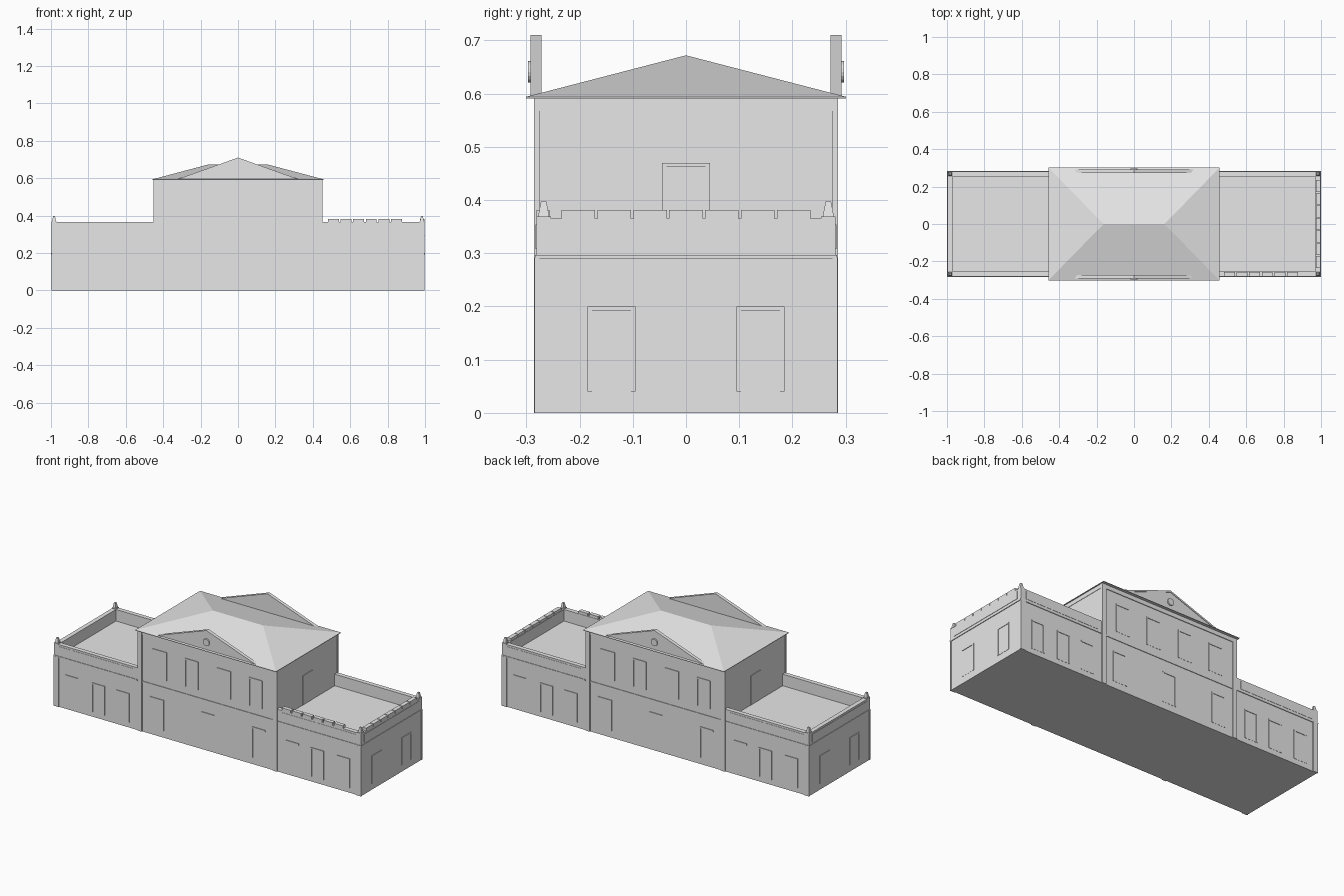
import bpy, math

if "Cube" in bpy.data.objects:
    bpy.data.objects.remove(bpy.data.objects["Cube"])

stone = bpy.data.materials.new("pale_grey_stone")
stone.diffuse_color = (0.8, 0.8, 0.8, 1)
stone.use_nodes = True
stone.node_tree.nodes["Principled BSDF"].inputs["Base Color"].default_value = stone.diffuse_color


def mesh(name, verts, faces):
    me = bpy.data.meshes.new(name)
    me.from_pydata(verts, [], faces)
    me.materials.append(stone)
    ob = bpy.data.objects.new(name, me)
    bpy.context.collection.objects.link(ob)
    return ob


def box(name, x0, x1, y0, y1, z0, z1, taper=1.0):
    """Box between limits; taper scales the top about its centre."""
    cx, cy = (x0 + x1) / 2, (y0 + y1) / 2
    v = [(x, y, z0) for x, y in ((x0, y0), (x1, y0), (x1, y1), (x0, y1))]
    v += [(cx + (x - cx) * taper, cy + (y - cy) * taper, z1) for x, y, _ in v]
    f = [(3, 2, 1, 0), (4, 5, 6, 7)]
    f += [(i, (i + 1) % 4, (i + 1) % 4 + 4, i + 4) for i in range(4)]
    return mesh(name, v, f)


def mbox(name, sx, sy, x0, x1, y0, y1, z0, z1, taper=1.0):
    """Box mirrored by signs on x and y."""
    x0, x1 = sorted((x0 * sx, x1 * sx))
    y0, y1 = sorted((y0 * sy, y1 * sy))
    return box(name, x0, x1, y0, y1, z0, z1, taper)


def opening(name, axis, s, wall, c, w, z0, z1):
    """Shallow framed window or door standing on a wall."""
    fw = 0.008
    parts = [("pane", c - w / 2 + fw, c + w / 2 - fw, z0, z1 - fw, 0.001),
             ("jamb", c - w / 2, c - w / 2 + fw, z0, z1 - fw, 0.003),
             ("jamb", c + w / 2 - fw, c + w / 2, z0, z1 - fw, 0.003),
             ("lintel", c - w / 2, c + w / 2, z1 - fw, z1, 0.004)]
    for part, a, b, lo, hi, d in parts:
        if axis == 'y':
            mbox(name + "_" + part, 1, s, a, b, wall - 0.002, wall + d, lo, hi)
        else:
            mbox(name + "_" + part, s, 1, wall - 0.002, wall + d, a, b, lo, hi)


def prism(name, outline, y0, y1):
    """Extrude an x-z outline along y."""
    n = len(outline)
    v = [(x, y, z) for y in (y0, y1) for x, z in outline]
    f = [tuple(range(n)), tuple(range(2 * n - 1, n - 1, -1))]
    f += [(i, i + n, (i + 1) % n + n, (i + 1) % n) for i in range(n)]
    return mesh(name, v, f)


# Central block with cornice
box("central_block", -0.449, 0.449, -0.28, 0.28, 0, 0.592)
box("central_cornice", -0.451, 0.451, -0.284, 0.284, 0.567, 0.592)

# Hipped roof on thin eaves
E, D, R = 0.457, 0.301, 0.163
box("roof_eaves", -E, E, -D, D, 0.591, 0.594)
mesh("hipped_roof",
     [(-E, -D, 0.594), (E, -D, 0.594), (E, D, 0.594), (-E, D, 0.594),
      (-R, 0, 0.672), (R, 0, 0.672)],
     [(0, 1, 5, 4), (1, 2, 5), (2, 3, 4, 5), (3, 0, 4)])

for sy in (-1, 1):
    # Pediment gable with raking border and round emblem
    prism("pediment", [(-0.325, 0.594), (0.325, 0.594), (0, 0.710)], sy * 0.272, sy * 0.290)
    for sx in (-1, 1):
        prism("pediment_raking_border",
              [(sx * 0.325, 0.594), (0, 0.710), (0, 0.700), (sx * 0.297, 0.594)],
              sy * 0.289, sy * 0.2925)
    disc = [(0.02 * math.cos(i * math.pi / 8), 0.641 + 0.02 * math.sin(i * math.pi / 8))
            for i in range(16)]
    prism("pediment_emblem", disc, sy * 0.289, sy * 0.297)

    # Central facade: string course, windows and doors
    mbox("string_course", 1, sy, -0.425, 0.425, 0.278, 0.2835, 0.288, 0.297)
    for x in (-0.31, -0.105, 0.105, 0.31):
        opening("upper_window", 'y', sy, 0.28, x, 0.09, 0.34, 0.505)
    for x in (-0.33, 0, 0.33):
        opening("main_door", 'y', sy, 0.28, x, 0.09, 0.04, 0.22)

for sx in (-1, 1):
    # Wing body
    mbox("wing_body", sx, 1, 0.44, 0.995, -0.28, 0.28, 0, 0.297)

    # End parapet, its panel and cornice line
    mbox("end_parapet", sx, 1, 0.97, 0.996, -0.281, 0.281, 0.29, 0.365)
    mbox("end_parapet_panel", sx, 1, 0.99, 0.998, -0.255, 0.255, 0.308, 0.354)
    mbox("end_cornice", sx, 1, 0.99, 0.999, -0.284, 0.284, 0.290, 0.297)

    # End wall windows and the door onto the wing terrace
    for y in (-0.14, 0.14):
        opening("end_window", 'x', sx, 0.995, y, 0.09, 0.04, 0.2)
    opening("terrace_door", 'x', sx, 0.449, 0, 0.09, 0.297, 0.47)

    for sy in (-1, 1):
        # Long parapets
        mbox("side_parapet", sx, sy, 0.445, 0.971, 0.255, 0.281, 0.29, 0.365)
        mbox("side_parapet_panel", sx, sy, 0.48, 0.96, 0.275, 0.2825, 0.308, 0.354)
        mbox("side_cornice", sx, sy, 0.455, 0.991, 0.275, 0.284, 0.290, 0.297)
        # Corner pilasters
        mbox("central_pilaster", sx, sy, 0.425, 0.4525, 0.275, 0.2855, 0, 0.591)
        mbox("wing_pilaster", sx, sy, 0.965, 0.9975, 0.275, 0.2845, 0, 0.292)
        # Corner obelisks
        mbox("obelisk_base", sx, sy, 0.970, 0.997, 0.254, 0.281, 0.364, 0.369)
        mbox("obelisk", sx, sy, 0.973, 0.994, 0.257, 0.278, 0.369, 0.397, 0.5)
        # Wing windows
        for x in (0.55, 0.71, 0.88):
            opening("wing_window", 'y', sy, 0.28, sx * x, 0.085, 0.03, 0.2)

# Coping blocks on the right wing
for i in range(7):
    y = (i - 3) * 0.0675
    box("end_coping_block", 0.972, 0.996, y - 0.0315, y + 0.0315, 0.364, 0.381)
for i in range(6):
    x = 0.51 + i * 0.0675
    box("front_coping_block", x - 0.029, x + 0.029, -0.281, -0.257, 0.364, 0.381)

# Make all face directions point outward
import bmesh
for ob in bpy.data.objects:
    bm = bmesh.new()
    bm.from_mesh(ob.data)
    bmesh.ops.recalc_face_normals(bm, faces=bm.faces)
    if ob.name == "hipped_roof" and sum(f.normal.z for f in bm.faces) < 0:
        bmesh.ops.reverse_faces(bm, faces=bm.faces)
    bm.to_mesh(ob.data)
    bm.free()
